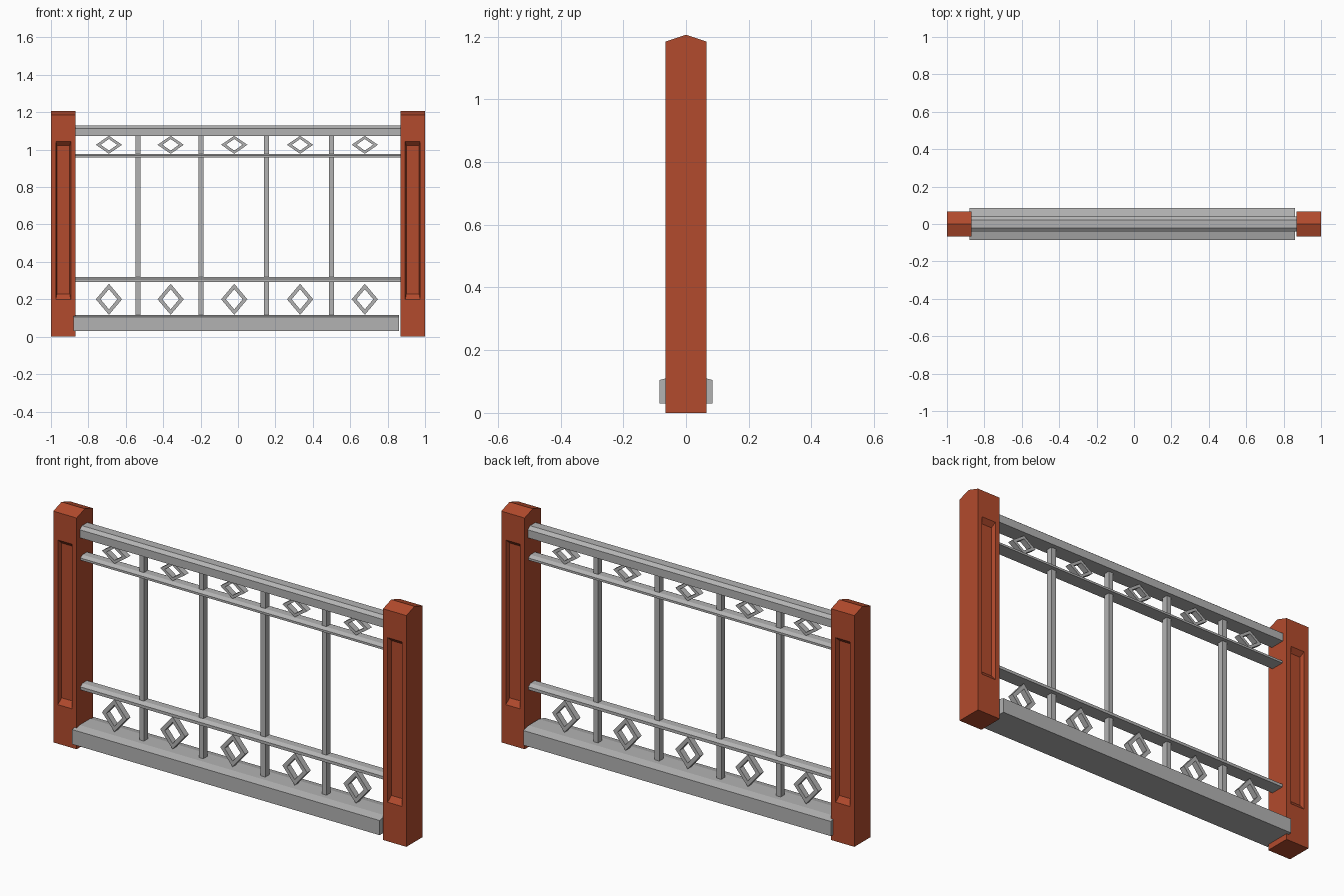
import bpy, bmesh
from mathutils import Matrix

cube = bpy.data.objects.get("Cube")
if cube:
    bpy.data.objects.remove(cube, do_unlink=True)


def material(name, colour):
    m = bpy.data.materials.new(name)
    m.use_nodes = True
    m.diffuse_color = colour
    m.node_tree.nodes["Principled BSDF"].inputs["Base Color"].default_value = colour
    return m


RUST = material("rust red", (0.45, 0.07, 0.026, 1))
GREY = material("metal grey", (0.45, 0.45, 0.45, 1))


def finish(bm, name, mat):
    bmesh.ops.recalc_face_normals(bm, faces=bm.faces)
    me = bpy.data.meshes.new(name)
    bm.to_mesh(me)
    bm.free()
    me.materials.append(mat)
    ob = bpy.data.objects.new(name, me)
    bpy.context.collection.objects.link(ob)
    return ob


def extrude_x(profile, x0, x1):
    """Solid bar along x from a (y, z) profile."""
    bm = bmesh.new()
    face = bm.faces.new([bm.verts.new((x0, y, z)) for y, z in profile])
    new = bmesh.ops.extrude_face_region(bm, geom=[face], use_keep_orig=True)["geom"]
    verts = [v for v in new if isinstance(v, bmesh.types.BMVert)]
    bmesh.ops.translate(bm, verts=verts, vec=(x1 - x0, 0, 0))
    bmesh.ops.recalc_face_normals(bm, faces=bm.faces)
    return bm


def mirrored(half):
    """Complete a profile given from the bottom up on the +y side."""
    return half + [(-y, z) for y, z in reversed(half) if y]


# Posts: gabled top, sunken panel with sloping ends on front and back
W = 0.066
PX, PZ0, PZ1 = 0.04, 0.2, 1.043


def post(name, cx):
    bm = extrude_x(mirrored([(W, 0), (W, 1.184), (0, 1.206)]), cx - W, cx + W)
    for axis, vals in (((1, 0, 0), (cx - PX, cx + PX)), ((0, 0, 1), (PZ0, PZ1))):
        for v in vals:
            sides = [f for f in bm.faces if abs(f.normal.y) > 0.99]
            geom = sides + list({e for f in sides for e in f.edges})
            geom += list({p for f in sides for p in f.verts})
            co = tuple(a * v for a in axis)
            bmesh.ops.bisect_plane(bm, geom=geom, plane_co=co, plane_no=axis)
    panels = [f for f in bm.faces if abs(f.normal.y) > 0.99
              and abs(f.calc_center_median().x - cx) < PX
              and PZ0 < f.calc_center_median().z < PZ1]
    for f in panels:
        side = 1 if f.normal.y > 0 else -1
        inner = bmesh.ops.extrude_face_region(bm, geom=[f])["geom"]
        bmesh.ops.delete(bm, geom=[f], context='FACES_ONLY')
        for v in (g for g in inner if isinstance(g, bmesh.types.BMVert)):
            v.co.y -= side * 0.022
            v.co.x += 0.006 if v.co.x < cx else -0.006
            v.co.z += 0.028 if v.co.z < 0.5 else -0.022
    finish(bm, name, RUST)


post("right_post", -1 + W)
post("left_post", 1 - W)

# Base beam with a shallow crowned top
finish(extrude_x(mirrored([(0.085, 0.03), (0.085, 0.105), (0.042, 0.115)]),
                 -0.88, 0.862), "base_beam", GREY)


# Rails with chamfered upper edges
def rail(name, z0, z1, half, chamfer):
    profile = mirrored([(half, z0), (half, z1 - chamfer), (half - 0.018, z1)])
    finish(extrude_x(profile, -0.875, 0.872), name, GREY)


rail("top_rail", 1.073, 1.128, 0.04, 0.014)
rail("upper_rail", 0.957, 0.978, 0.036, 0.01)
rail("lower_rail", 0.293, 0.32, 0.036, 0.012)

# Square balusters
for i, x in enumerate((-0.535, -0.198, 0.153, 0.5)):
    bm = bmesh.new()
    size = Matrix.Diagonal((0.026, 0.032, 0.98, 1))
    bmesh.ops.create_cube(bm, size=1, matrix=Matrix.Translation((x, 0, 0.595)) @ size)
    finish(bm, f"baluster_{i + 1}", GREY)


# Open diamond ornaments
def diamond(name, x, z, w, h, rim_x, rim_z):
    bm = bmesh.new()
    d = 0.015
    rings = []
    for y, a, b in ((-d, w, h), (-d, w - rim_x, h - rim_z),
                    (d, w - rim_x, h - rim_z), (d, w, h)):
        rings.append([bm.verts.new((x + u * a, y, z + v * b))
                      for u, v in ((1, 0), (0, 1), (-1, 0), (0, -1))])
    for k in range(4):
        a, b = rings[k], rings[(k + 1) % 4]
        for j in range(4):
            n = (j + 1) % 4
            bm.faces.new((a[j], a[n], b[n], b[j]))
    finish(bm, name, GREY)


for i, x in enumerate((-0.69, -0.36, -0.02, 0.332, 0.678)):
    diamond(f"lower_diamond_{i + 1}", x, 0.2, 0.07, 0.083, 0.025, 0.029)
    diamond(f"upper_diamond_{i + 1}", x, 1.026, 0.07, 0.048, 0.026, 0.017)
